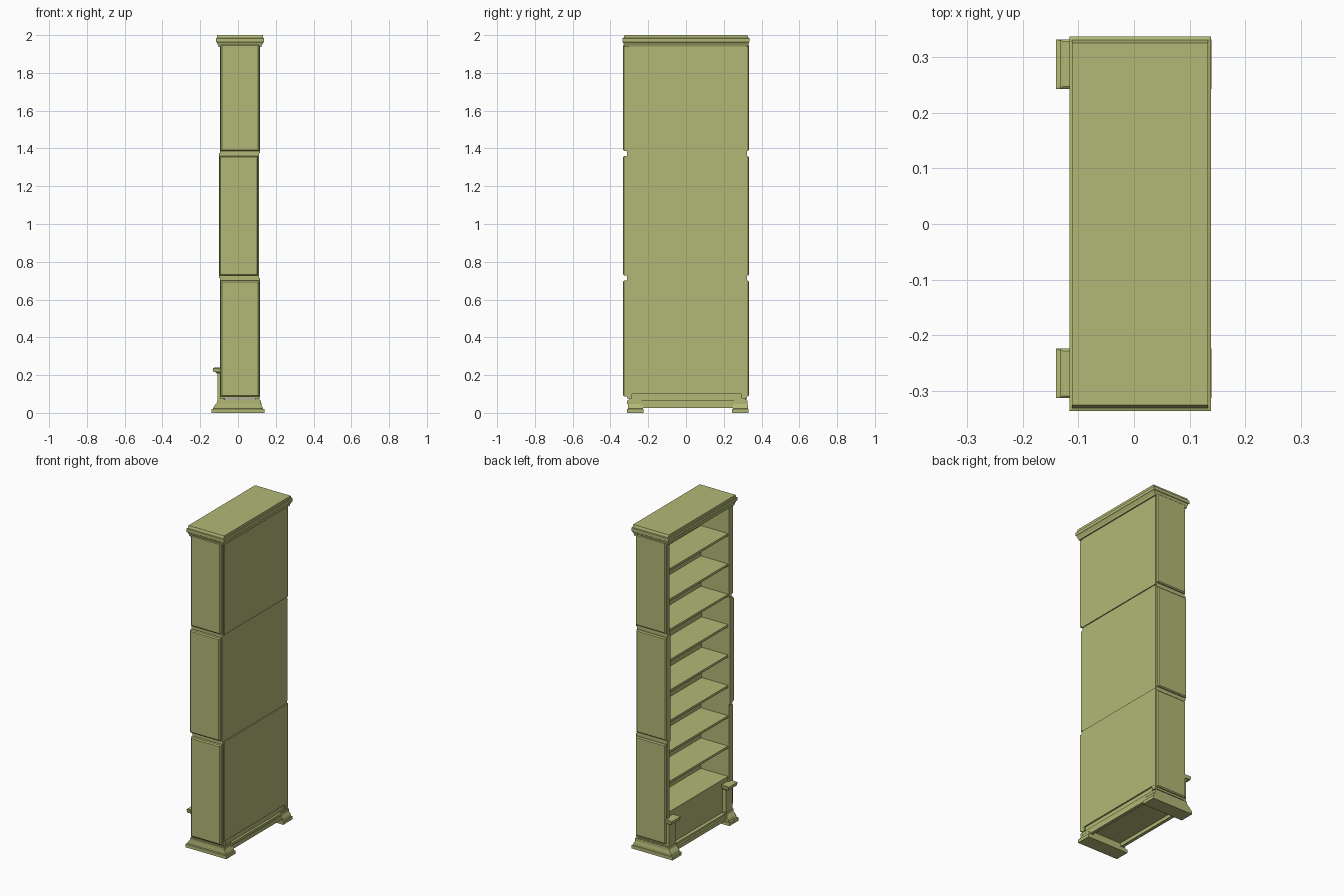
import bpy
import bmesh

cube = bpy.data.objects.get("Cube")
if cube:
    bpy.data.objects.remove(cube, do_unlink=True)

mat = bpy.data.materials.new("olive_paint")
mat.use_nodes = True
colour = (0.45, 0.48, 0.18, 1)
mat.diffuse_color = colour
mat.node_tree.nodes["Principled BSDF"].inputs["Base Color"].default_value = colour


def add_object(name, bm):
    bmesh.ops.recalc_face_normals(bm, faces=bm.faces)
    mesh = bpy.data.meshes.new(name)
    bm.to_mesh(mesh)
    bm.free()
    mesh.materials.append(mat)
    obj = bpy.data.objects.new(name, mesh)
    bpy.context.collection.objects.link(obj)
    return obj


def loft(name, rings):
    """Stack rectangles (z, x0, x1, y0, y1) into one closed solid."""
    bm = bmesh.new()
    loops = [[bm.verts.new(p) for p in ((x0, y0, z), (x1, y0, z), (x1, y1, z), (x0, y1, z))]
             for z, x0, x1, y0, y1 in rings]
    for low, high in zip(loops, loops[1:]):
        for i in range(4):
            j = (i + 1) % 4
            bm.faces.new((low[i], low[j], high[j], high[i]))
    bm.faces.new(loops[0])
    bm.faces.new(loops[-1])
    return add_object(name, bm)


def box(name, x0, x1, y0, y1, z0, z1):
    return loft(name, [(z0, x0, x1, y0, y1), (z1, x0, x1, y0, y1)])


def raised_panel(name, x0, x1, inner, outer, z0, z1, slope=0.006):
    """Block whose outer y face is chamfered on all four edges."""
    bm = bmesh.new()
    mid = outer - (0.006 if outer > 0 else -0.006)
    loops = []
    for y, s in ((inner, 0), (mid, 0), (outer, slope)):
        loops.append([bm.verts.new(p) for p in (
            (x0 + s, y, z0 + s), (x1 - s, y, z0 + s), (x1 - s, y, z1 - s), (x0 + s, y, z1 - s))])
    for a, b in zip(loops, loops[1:]):
        for i in range(4):
            j = (i + 1) % 4
            bm.faces.new((a[i], a[j], b[j], b[i]))
    bm.faces.new(loops[0])
    bm.faces.new(loops[-1])
    return add_object(name, bm)


# Three stacked sections: name, bottom, top, x shift
sections = [("lower", 0.075, 0.715, 0.0), ("middle", 0.715, 1.375, -0.006), ("upper", 1.375, 1.95, 0.0)]
# Ends: name, inner face, core face, panel face
ends = [("front", -0.285, -0.312, -0.333), ("rear", 0.293, 0.322, 0.334)]

for part, z0, z1, dx in sections:
    for end, inner, core, outer in ends:
        box(f"{part}_{end}_end_wall", -0.094 + dx, 0.116 + dx, min(inner, core), max(inner, core), z0, z1)
        top = z1 - 0.015 if part != "upper" else z1
        raised_panel(f"{part}_{end}_end_panel", -0.092 + dx, 0.113 + dx, core, outer, z0 + 0.012, top)
    # Closed side board
    box(f"{part}_back_panel", 0.098 + dx, 0.117 + dx, -0.30, 0.318, max(z0, 0.1), z1)

# Shelves
for i in range(9):
    z = 0.27 + i * 0.1875
    box(f"shelf_{i + 1}", -0.088, 0.1, -0.29, 0.298, z - 0.014, z)

# Plinth: kick board, recessed rear strip and base moulding
box("kick_board", -0.084, -0.07, -0.29, 0.298, 0.055, 0.258)
box("rear_lower_strip", 0.09, 0.108, -0.30, 0.315, 0.055, 0.102)
box("base_board", -0.105, 0.122, -0.312, 0.325, 0.048, 0.065)
for name, x0, x1 in (("open_side_rail", -0.115, -0.095), ("closed_side_rail", 0.105, 0.125)):
    box(name, x0, x1, -0.24, 0.252, 0.027, 0.052)

# Stepped feet under both ends, each with a short capped post on the open side
for end, y0, y1 in (("front", -0.313, -0.224), ("rear", 0.243, 0.332)):
    loft(f"{end}_foot", [
        (0, -0.14, 0.139, y0, y1), (0.02, -0.14, 0.139, y0, y1),
        (0.022, -0.132, 0.133, y0 + 0.006, y1 - 0.003),
        (0.036, -0.127, 0.128, y0 + 0.006, y1 - 0.004),
        (0.055, -0.111, 0.117, y0 + 0.008, y1 - 0.008),
        (0.07, -0.109, 0.116, y0 + 0.008, y1 - 0.008)])
    loft(f"{end}_post", [
        (0.06, -0.108, -0.075, y0 + 0.014, y1 - 0.014),
        (0.205, -0.108, -0.075, y0 + 0.014, y1 - 0.014),
        (0.215, -0.118, -0.075, y0 + 0.008, y1 - 0.008),
        (0.216, -0.13, -0.075, y0 + 0.003, y1 - 0.003),
        (0.236, -0.133, -0.075, y0, y1),
        (0.239, -0.128, -0.075, y0 + 0.004, y1 - 0.004)])

# Crown moulding
loft("crown", [
    (1.936, -0.104, 0.124, -0.326, 0.328),
    (1.945, -0.104, 0.126, -0.328, 0.329),
    (1.962, -0.113, 0.135, -0.334, 0.334),
    (1.964, -0.116, 0.138, -0.336, 0.337),
    (1.983, -0.116, 0.138, -0.336, 0.337),
    (1.985, -0.111, 0.133, -0.331, 0.331),
    (2.0, -0.111, 0.133, -0.325, 0.325)])
